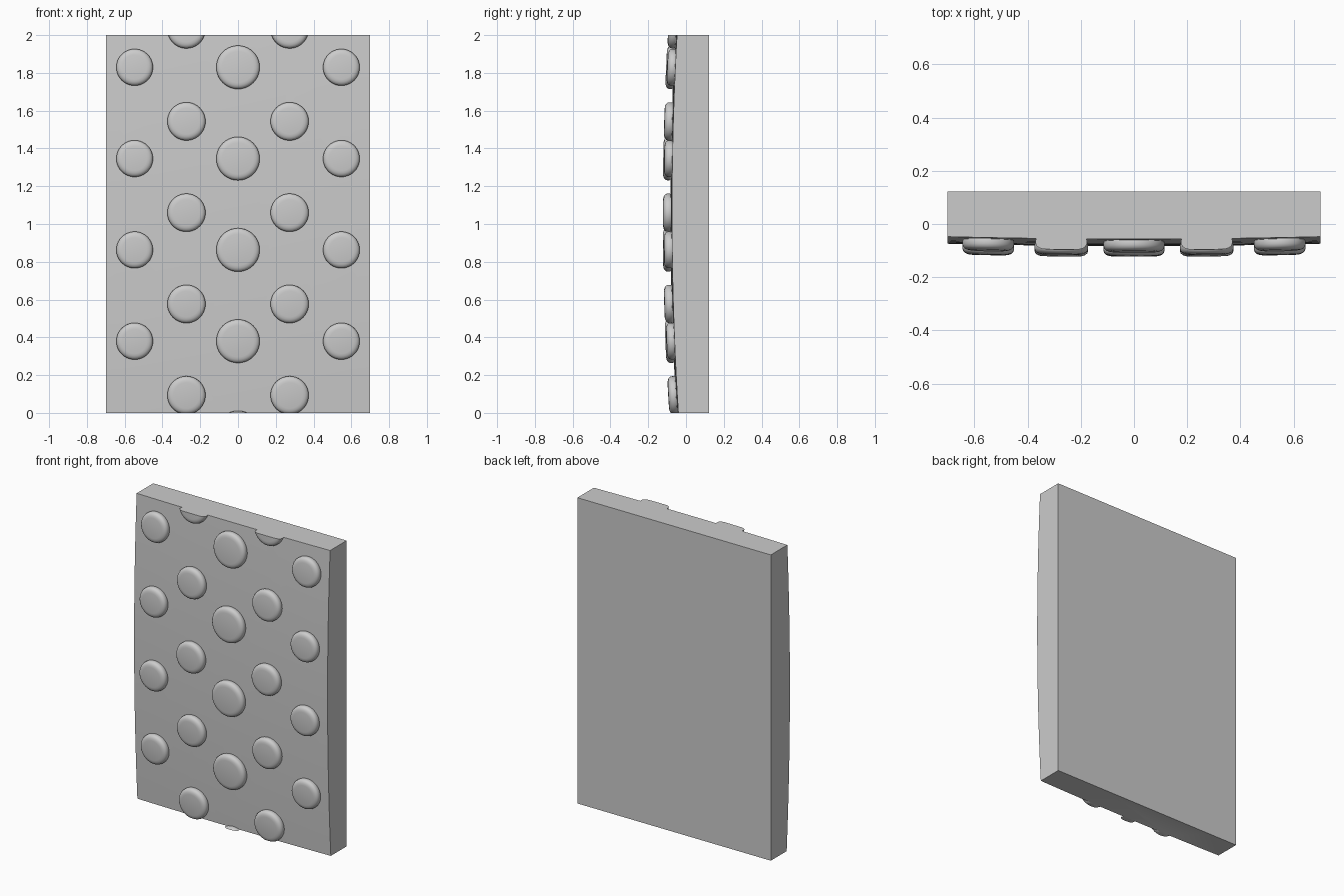
import bpy, bmesh, math
from mathutils import Vector, Matrix

if "Cube" in bpy.data.objects:
    bpy.data.objects.remove(bpy.data.objects["Cube"])

W, BACK, H = 0.70, 0.123, 2.0


def front_y(x, z):
    """Gently domed front surface of the panel."""
    return -0.083 + 0.018 * x * x + 0.030 * (z - 1.06) ** 2


def make_object(name, bm):
    bmesh.ops.recalc_face_normals(bm, faces=bm.faces)
    mesh = bpy.data.meshes.new(name)
    bm.to_mesh(mesh)
    bm.free()
    ob = bpy.data.objects.new(name, mesh)
    bpy.context.collection.objects.link(ob)
    return ob


# Panel: domed front grid extruded to a flat back, overlong so it can be trimmed
bm = bmesh.new()
bmesh.ops.create_grid(bm, x_segments=14, y_segments=24, size=1)
for v in bm.verts:
    x, z = v.co.x * W, 1 + v.co.y * 1.25
    v.co = (x, front_y(x, z), z)
ext = bmesh.ops.extrude_face_region(bm, geom=bm.faces[:] + bm.edges[:] + bm.verts[:])
for g in ext["geom"]:
    if isinstance(g, bmesh.types.BMVert):
        g.co.y = BACK
panel = make_object("studded_panel", bm)

# Studs: rounded discs turned from a profile and tilted to the surface
bm = bmesh.new()


def add_stud(x, z, r, sides=40):
    n = Vector((0.036 * x, -1, 0.060 * (z - 1.06))).normalized()
    rot = Vector((0, 0, 1)).rotation_difference(n).to_matrix().to_4x4()
    mat = Matrix.Translation((x, front_y(x, z), z)) @ rot
    profile = [(r - .012, -.02), (r - .004, -.006), (r, .006), (r, .018), (r - .003, .027),
               (r - .010, .034), (r - .020, .038), (r - .032, .040)]
    rings = []
    for rad, h in profile:
        rings.append([bm.verts.new(mat @ Vector((rad * math.cos(a), rad * math.sin(a), h)))
                      for a in (2 * math.pi * i / sides for i in range(sides))])
    for lo, hi in zip(rings, rings[1:]):
        for i in range(sides):
            j = (i + 1) % sides
            bm.faces.new((lo[i], lo[j], hi[j], hi[i]))
    bm.faces.new(rings[0][::-1])
    bm.faces.new(rings[-1])


PITCH = 0.483
for k in range(-1, 4):
    z = 0.38 + PITCH * k
    add_stud(0, z, 0.115)
    for s in (-1, 1):
        if k >= 0:
            add_stud(s * 0.547, z, 0.097)
        add_stud(s * 0.273, z + 0.197 + (0 if k < 3 else 0.004), 0.101)
studs = make_object("studs_helper", bm)
studs.hide_render = True

# Union the studs with the panel
mod = panel.modifiers.new("join_studs", "BOOLEAN")
mod.operation, mod.object, mod.solver = "UNION", studs, "EXACT"
deps = bpy.context.evaluated_depsgraph_get()
joined = bpy.data.meshes.new_from_object(panel.evaluated_get(deps))
panel.modifiers.clear()
panel.data = joined
bpy.data.objects.remove(studs)

# Trim flat at top and bottom so the end studs are sliced through
bm = bmesh.new()
bm.from_mesh(joined)
for z, s in ((0, -1), (H, 1)):
    bmesh.ops.bisect_plane(bm, geom=bm.verts[:] + bm.edges[:] + bm.faces[:], dist=1e-5,
                           plane_co=(0, 0, z), plane_no=(0, 0, s), clear_outer=True)
    rim = [e for e in bm.edges if e.is_boundary]
    bmesh.ops.holes_fill(bm, edges=rim, sides=0)
bmesh.ops.recalc_face_normals(bm, faces=bm.faces)
bm.to_mesh(joined)
bm.free()

bpy.context.view_layer.objects.active = panel
panel.select_set(True)
bpy.ops.object.shade_smooth_by_angle(angle=math.radians(35))
